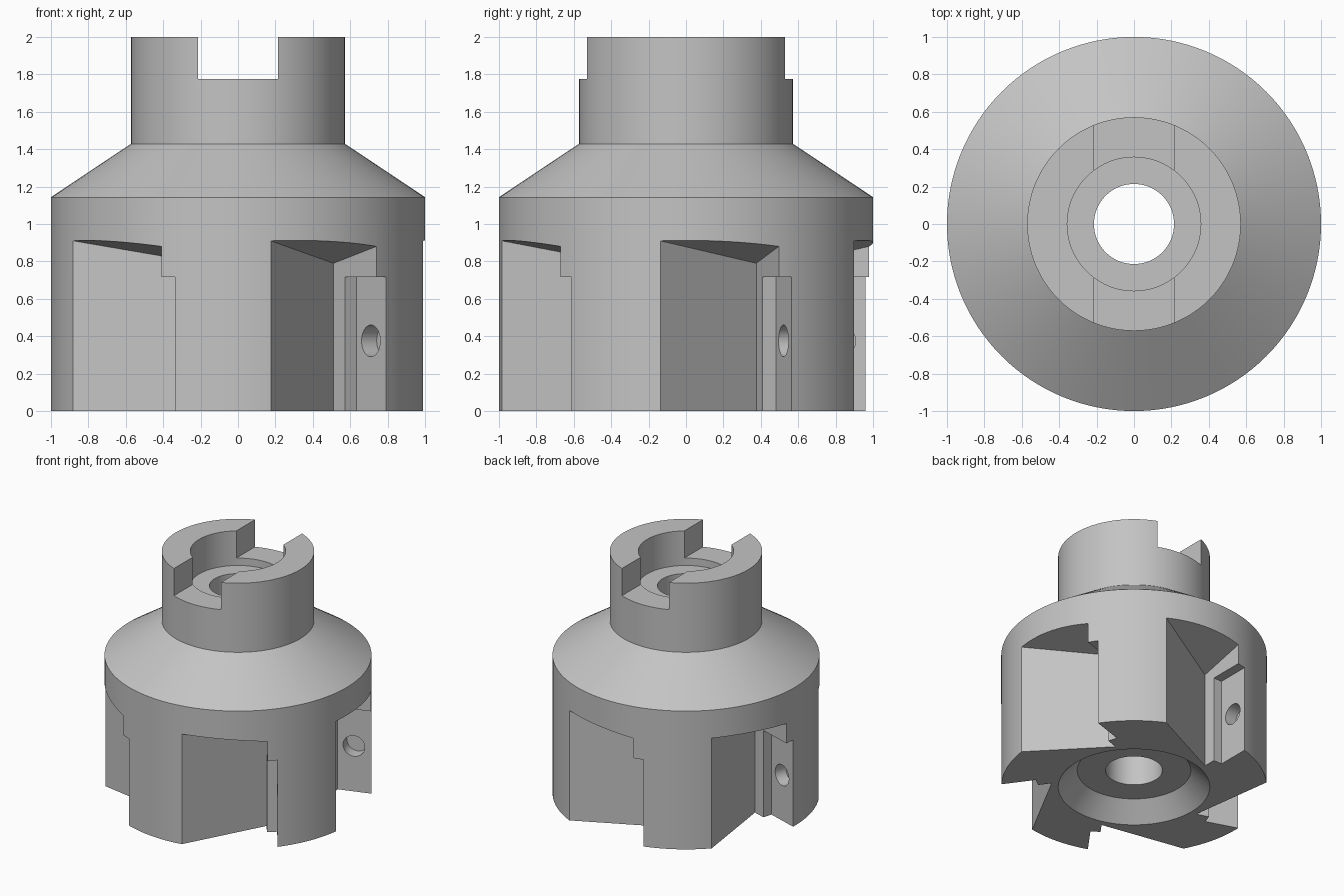
import bpy, bmesh, math
from mathutils import Matrix

if "Cube" in bpy.data.objects:
    bpy.data.objects.remove(bpy.data.objects["Cube"])

SEGMENTS = 128
TEETH = 5

steel = bpy.data.materials.new("steel_grey")
steel.diffuse_color = (0.55, 0.55, 0.55, 1)
steel.use_nodes = True
steel.node_tree.nodes["Principled BSDF"].inputs["Base Color"].default_value = steel.diffuse_color


def finish(bm, name):
    bmesh.ops.recalc_face_normals(bm, faces=bm.faces)
    mesh = bpy.data.meshes.new(name)
    bm.to_mesh(mesh)
    bm.free()
    obj = bpy.data.objects.new(name, mesh)
    bpy.context.collection.objects.link(obj)
    mesh.materials.append(steel)
    return obj


def revolve(name, profile):
    """Turn a closed (radius, height) outline about the z axis."""
    bm = bmesh.new()
    rings = []
    for i in range(SEGMENTS):
        a = math.tau * i / SEGMENTS
        rings.append([bm.verts.new((r * math.cos(a), r * math.sin(a), z)) for r, z in profile])
    n = len(profile)
    for i in range(SEGMENTS):
        a, b = rings[i], rings[(i + 1) % SEGMENTS]
        for j in range(n):
            k = (j + 1) % n
            bm.faces.new((a[j], b[j], b[k], a[k]))
    return finish(bm, name)


def prism(bm, plan, bottom, top):
    """Extrude a plan outline up to a height given by the function top(x, y)."""
    low = [bm.verts.new((x, y, bottom)) for x, y in plan]
    high = [bm.verts.new((x, y, top(x, y))) for x, y in plan]
    bm.faces.new(low)
    bm.faces.new(high)
    n = len(plan)
    for i in range(n):
        j = (i + 1) % n
        bm.faces.new((low[i], low[j], high[j], high[i]))


def box_plan(x0, x1, y0, y1):
    return [(x0, y0), (x1, y0), (x1, y1), (x0, y1)]


def repeat_around(bm):
    """Copy the cutter evenly around the axis."""
    source = bm.verts[:] + bm.edges[:] + bm.faces[:]
    for i in range(1, TEETH):
        copy = bmesh.ops.duplicate(bm, geom=source)["geom"]
        verts = [v for v in copy if isinstance(v, bmesh.types.BMVert)]
        bmesh.ops.rotate(bm, verts=verts, cent=(0, 0, 0),
                         matrix=Matrix.Rotation(math.tau * i / TEETH, 3, 'Z'))


def cut(body, cutter):
    mod = body.modifiers.new(cutter.name, 'BOOLEAN')
    mod.operation = 'DIFFERENCE'
    mod.solver = 'EXACT'
    mod.object = cutter
    bpy.context.view_layer.objects.active = body
    bpy.ops.object.modifier_apply(modifier=mod.name)
    bpy.data.objects.remove(cutter, do_unlink=True)


# Turned body: skirt, cone, neck, counterbore, through bore, bevelled bottom recess
body = revolve("cutter_body", [
    (0.571, 0), (1, 0), (1, 1.143), (0.571, 1.429), (0.571, 2),
    (0.357, 2), (0.357, 1.714), (0.214, 1.714), (0.214, 0.143), (0.428, 0.143)])

# Drive slot across the neck
bm = bmesh.new()
prism(bm, box_plan(-0.215, 0.215, -0.8, 0.8), 1.775, lambda x, y: 2.2)
cut(body, finish(bm, "drive_slot"))

# Chip pockets with a sloping roof
bm = bmesh.new()
prism(bm, [(-0.204, 0.588), (0.759, 1.056), (-0.204, 1.2)], -0.1,
      lambda x, y: 0.79 + 0.075 * (x + 0.204) + 0.231 * (y - 0.588))
repeat_around(bm)
cut(body, finish(bm, "chip_pockets"))

# Insert seats stepped into the pocket walls
bm = bmesh.new()
prism(bm, box_plan(-0.281, -0.15, 0.692, 1.1), -0.1, lambda x, y: 0.717)
repeat_around(bm)
cut(body, finish(bm, "insert_seats"))

# Blind screw holes in the seats
bm = bmesh.new()
bmesh.ops.create_cone(bm, cap_ends=True, segments=32, radius1=0.085, radius2=0.085, depth=0.18,
                      matrix=Matrix.Translation((-0.291, 0.822, 0.375))
                      @ Matrix.Rotation(math.pi / 2, 4, 'Y'))
repeat_around(bm)
cut(body, finish(bm, "screw_holes"))

# Smooth turned surfaces, crisp machined edges
bpy.ops.object.select_all(action='DESELECT')
body.select_set(True)
bpy.context.view_layer.objects.active = body
bpy.ops.object.shade_smooth_by_angle(angle=math.radians(25))
